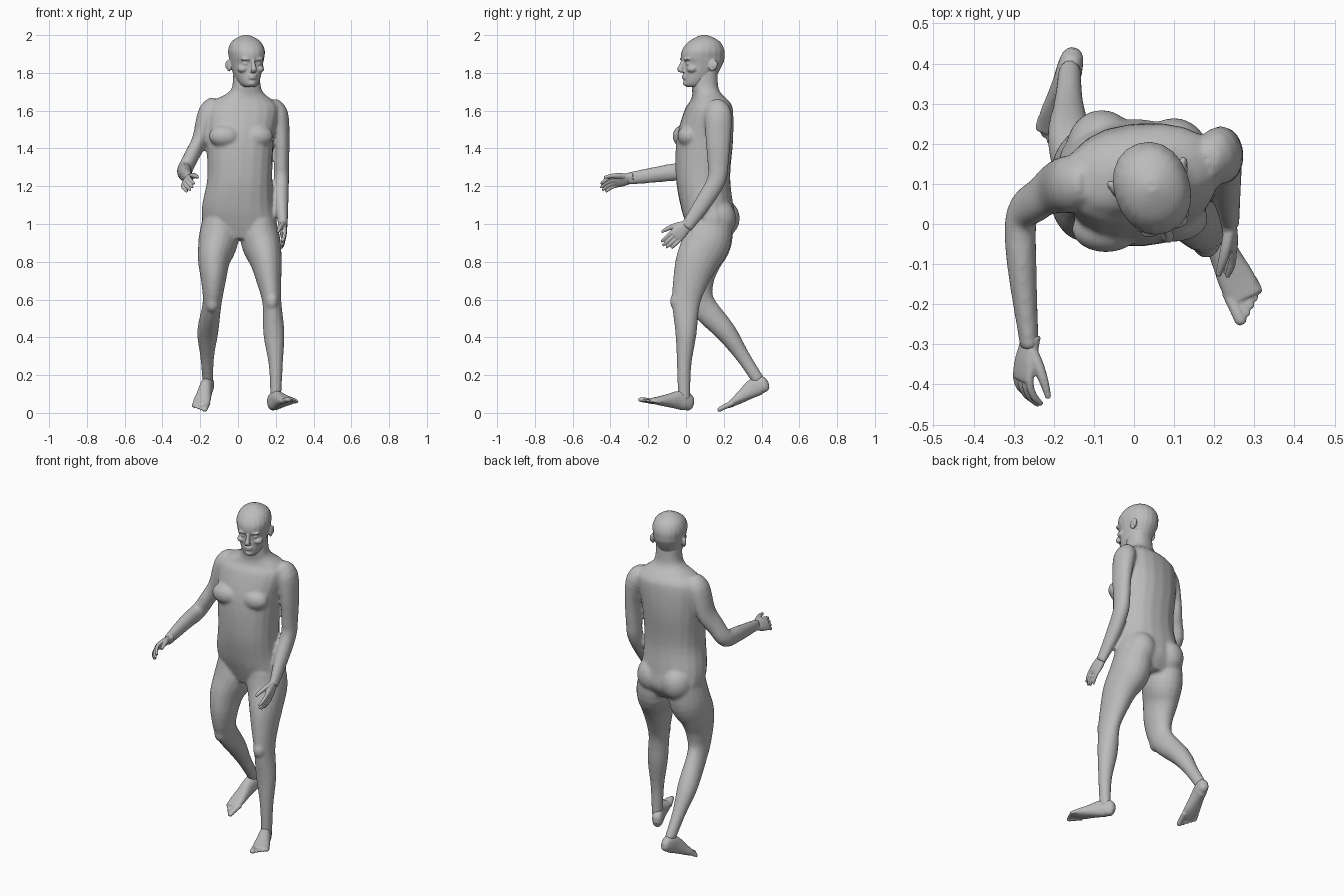
import bpy, bmesh, math
from mathutils import Vector, Matrix

if "Cube" in bpy.data.objects:
    bpy.data.objects.remove(bpy.data.objects["Cube"], do_unlink=True)

skin = bpy.data.materials.new("plain grey")
skin.use_nodes = True
grey = (0.5, 0.5, 0.5, 1)
skin.diffuse_color = grey
skin.node_tree.nodes["Principled BSDF"].inputs["Base Color"].default_value = grey

right_axis, up_axis = Vector((1, 0, 0)), Vector((0, 0, 1))
side_count, steps = 20, 4


def spline(rows):
    """Smooth curve through the stations, all values at once."""
    rows = [Vector(row) for row in rows]
    last = len(rows) - 1
    points = []
    for i in range(last):
        before, start, end, after = (rows[min(max(j, 0), last)] for j in range(i - 1, i + 3))
        for step in range(steps):
            t = step / steps
            slope_in, slope_out = (end - before) / 2, (after - start) / 2
            bend = 3 * (end - start) - 2 * slope_in - slope_out
            twirl = 2 * (start - end) + slope_in + slope_out
            points.append(start + t * (slope_in + t * (bend + t * twirl)))
    return points + [rows[last]]


def loft(bm, rows, axis=None, power=2, matrix=Matrix()):
    """Skin through stations (x, y, z, half width, half depth, twist in degrees)."""
    rows = spline([tuple(row) + (0,) * (6 - len(row)) for row in rows])
    rings = []
    for i, (x, y, z, width, depth, twist) in enumerate(rows):
        ahead, behind = rows[min(i + 1, len(rows) - 1)], rows[max(i - 1, 0)]
        tangent = axis or (Vector(ahead[:3]) - Vector(behind[:3])).normalized()
        side = Matrix.Rotation(math.radians(twist), 3, 'Z') @ right_axis
        side = (side - tangent * side.dot(tangent)).normalized()
        back = tangent.cross(side)
        ring = []
        for k in range(side_count):
            angle = math.tau * k / side_count
            across, along = (math.copysign(abs(value) ** (2 / power), value)
                             for value in (math.cos(angle), math.sin(angle)))
            point = Vector((x, y, z)) + side * width * across + back * depth * along
            ring.append(bm.verts.new(matrix @ point))
        rings.append(ring)
    for low, high in zip(rings, rings[1:]):
        for k in range(side_count):
            following = (k + 1) % side_count
            bm.faces.new((low[k], low[following], high[following], high[k]))
    bm.faces.new(rings[0])
    bm.faces.new(rings[-1])


def limb(bm, path, widths, depths):
    """Arm or leg: its own path, but the girth shared by both sides."""
    loft(bm, [(*point, width, depth) for point, width, depth in zip(path, widths, depths)])


def blob(bm, centre, radii, matrix=Matrix()):
    place = matrix @ Matrix.Translation(centre) @ Matrix.Diagonal((*radii, 1))
    bmesh.ops.create_icosphere(bm, subdivisions=3, radius=1, matrix=place)


def finish(bm, name, voxel, smoothing):
    """Fuse the overlapping forms into one smooth skin."""
    bmesh.ops.recalc_face_normals(bm, faces=bm.faces)
    mesh = bpy.data.meshes.new(name)
    bm.to_mesh(mesh)
    bm.free()
    obj = bpy.data.objects.new(name, mesh)
    bpy.context.collection.objects.link(obj)
    mesh.materials.append(skin)
    fuse = obj.modifiers.new("fuse", 'REMESH')
    fuse.mode, fuse.voxel_size, fuse.use_smooth_shade = 'VOXEL', voxel, True
    relax = obj.modifiers.new("relax", 'SMOOTH')
    relax.factor, relax.iterations = 0.5, smoothing


def local_frame(origin, forward, up, hand):
    """Local axes: x to the thumb or big toe, y to the tips, z to the back."""
    forward = Vector(forward).normalized()
    up = Vector(up)
    up = (up - forward * up.dot(forward)).normalized()
    matrix = Matrix((forward.cross(up) * hand, forward, up)).transposed().to_4x4()
    matrix.translation = origin
    return matrix


# torso and neck, the twist growing steadily from hips to neck
body = bmesh.new()
trunk = [(.01, .12, .92, .13, .09), (.01, .13, 1, .195, .13), (0, .11, 1.1, .19, .14),
         (.01, .09, 1.25, .172, .144), (.01, .1, 1.45, .18, .15), (.02, .12, 1.6, .195, .126),
         (.025, .125, 1.65, .165, .1), (.04, .11, 1.69, .1, .075), (.045, .1, 1.73, .075, .07),
         (.045, .1, 1.82, .07, .065)]
loft(body, [(*row, 20 * (row[2] - 1.2)) for row in trunk], axis=up_axis, power=2.3)
for side in (-1, 1):
    # chest and seat muscles
    blob(body, (.015 + side * .085, side * .013, 1.465), (.085, .058, .06))
    blob(body, (.01 + side * .09, .175 - side * .01, 1.03), (.09, .1, .105))

# left arm hanging, right arm reaching forward
arm_widths = (.05, .056, .043, .04, .04, .037, .023)
arm_depths = (.05, .072, .066, .056, .05, .045, .033)
limb(body, [(.17, .15, 1.62), (.21, .17, 1.58), (.23, .17, 1.44), (.23, .17, 1.32),
            (.23, .16, 1.23), (.23, .09, 1.11), (.24, 0, .98)], arm_widths, arm_depths)
limb(body, [(-.11, .1, 1.63), (-.155, .1, 1.59), (-.2, .09, 1.45), (-.24, .06, 1.37),
            (-.28, .02, 1.29), (-.28, -.1, 1.27), (-.26, -.31, 1.24)], arm_widths, arm_depths)

# left leg planted in front, right leg trailing with the knee bent
leg_widths = (.09, .105, .086, .066, .05, .056, .037, .028)
leg_depths = (.12, .128, .114, .094, .074, .056, .038, .033)
limb(body, [(.11, .12, 1.02), (.12, .11, .91), (.147, .06, .81), (.164, .024, .7),
            (.18, 0, .58), (.19, 0, .42), (.2, -.01, .25), (.2, -.01, .07)],
     leg_widths, leg_depths)
limb(body, [(-.1, .13, 1.02), (-.105, .115, .91), (-.127, .075, .81), (-.13, .055, .7),
            (-.137, .08, .58), (-.16, .21, .43), (-.163, .3, .3), (-.16, .385, .17)],
     leg_widths, leg_depths)
for knee in ((.18, -.045, .59), (-.135, .03, .58)):
    blob(body, knee, (.036, .04, .05))
finish(body, "body", .009, 5)

# head, turned a little to its left: height, front, back, half width
head = bmesh.new()
turn = Matrix.Translation((.045, .09, 0)) @ Matrix.Rotation(math.radians(18), 4, 'Z')
skull = [(1.725, -.09, .02, .03), (1.74, -.103, .035, .048), (1.78, -.106, .07, .067),
         (1.85, -.106, .108, .085), (1.88, -.118, .115, .09), (1.92, -.112, .114, .094),
         (1.96, -.083, .095, .079), (1.985, -.045, .06, .05), (2, -.01, .02, .015)]
loft(head, [(0, (front + back) / 2, height, width, (back - front) / 2)
            for height, front, back, width in skull],
     axis=up_axis, power=2.15, matrix=turn)
# nose, lips and chin
loft(head, [(0, -.108, 1.87, .01, .012), (0, -.117, 1.845, .01, .014),
            (0, -.126, 1.82, .015, .019), (0, -.118, 1.803, .017, .014)],
     axis=up_axis, matrix=turn)
for lip_height in (1.773, 1.785):
    blob(head, (0, -.1, lip_height), (.024, .017, .007), turn)
blob(head, (0, -.09, 1.745), (.024, .02, .016), turn)
for side in (-1, 1):
    # brow, cheek, eyelid and ear
    blob(head, (side * .033, -.1, 1.873), (.03, .017, .009), turn)
    blob(head, (side * .045, -.075, 1.82), (.028, .028, .02), turn)
    blob(head, (side * .034, -.092, 1.848), (.016, .012, .008), turn)
    ear = turn @ Matrix.Translation((side * .09, .025, 1.838)) @ Matrix.Rotation(-.2, 4, 'X')
    blob(head, (0, 0, 0), (.01, .02, .033), ear)
    blob(head, (side * .006, .012, .006), (.009, .012, .024), ear)
finish(head, "head", .005, 3)


def make_hand(name, place, curl):
    bm = bmesh.new()
    palm = [(-.02, .03, .02), (.01, .031, .019), (.045, .038, .019), (.08, .04, .015),
            (.098, .036, .01)]
    loft(bm, [(0, reach, 0, width, depth) for reach, width, depth in palm],
         matrix=place, power=2.3)
    # fingers bend a little more at every joint
    for finger, length in enumerate((.028, .031, .029, .023)):
        offset = .03 - .02 * finger
        joint, angle, rows = Vector((offset, .085, 0)), 0, []
        for radius in (.01, .0095, .009, .0065):
            rows.append((*joint, radius, radius))
            angle += curl
            joint = joint + Vector((offset * .2, math.cos(angle), -math.sin(angle))) * length
        loft(bm, rows, matrix=place)
    # thumb
    loft(bm, [(.018, .02, 0, .016, .015), (.04, .055, -.015, .015, .014),
              (.055, .09, -.03, .012, .011), (.064, .125, -.045, .007, .007)], matrix=place)
    finish(bm, name, .0035, 2)


make_hand("left_hand", local_frame((.235, .01, 1), (.1, -.7, -.7), (1, .15, 0), 1), .14)
make_hand("right_hand", local_frame((-.26, -.295, 1.24), (-.2, -1, -.16), (-.8, -.1, .5), -1), .34)


def make_foot(name, place):
    bm = bmesh.new()
    # heel to ball: reach, height of the middle, half width, half thickness
    sole = [(-.045, .036, .012, .018), (-.03, .04, .026, .036), (0, .052, .032, .05),
            (.045, .05, .034, .048), (.1, .037, .04, .035), (.15, .026, .046, .024),
            (.2, .018, .042, .012)]
    loft(bm, [(0, *row) for row in sole], matrix=place, power=2.3)
    # big toe first, each next one shorter
    for toe in range(5):
        radius = .0095 if toe else .015
        offset = .012 - .017 * (toe - 1) if toe else .034
        tip = .255 - .013 * toe
        loft(bm, [(offset, .165, .018, radius, radius),
                  (offset, tip - .035, .016, radius, radius * .9),
                  (offset, tip - .01, .013, radius, radius * .8),
                  (offset, tip, .012, radius / 2, radius / 2)], matrix=place)
    finish(bm, name, .0045, 2)


make_foot("left_foot", local_frame((.195, -.012, .01), (.42, -.88, .19), up_axis, 1))
make_foot("right_foot", local_frame((-.155, .41, .098), (-.22, -.9, -.38), up_axis, -1))
